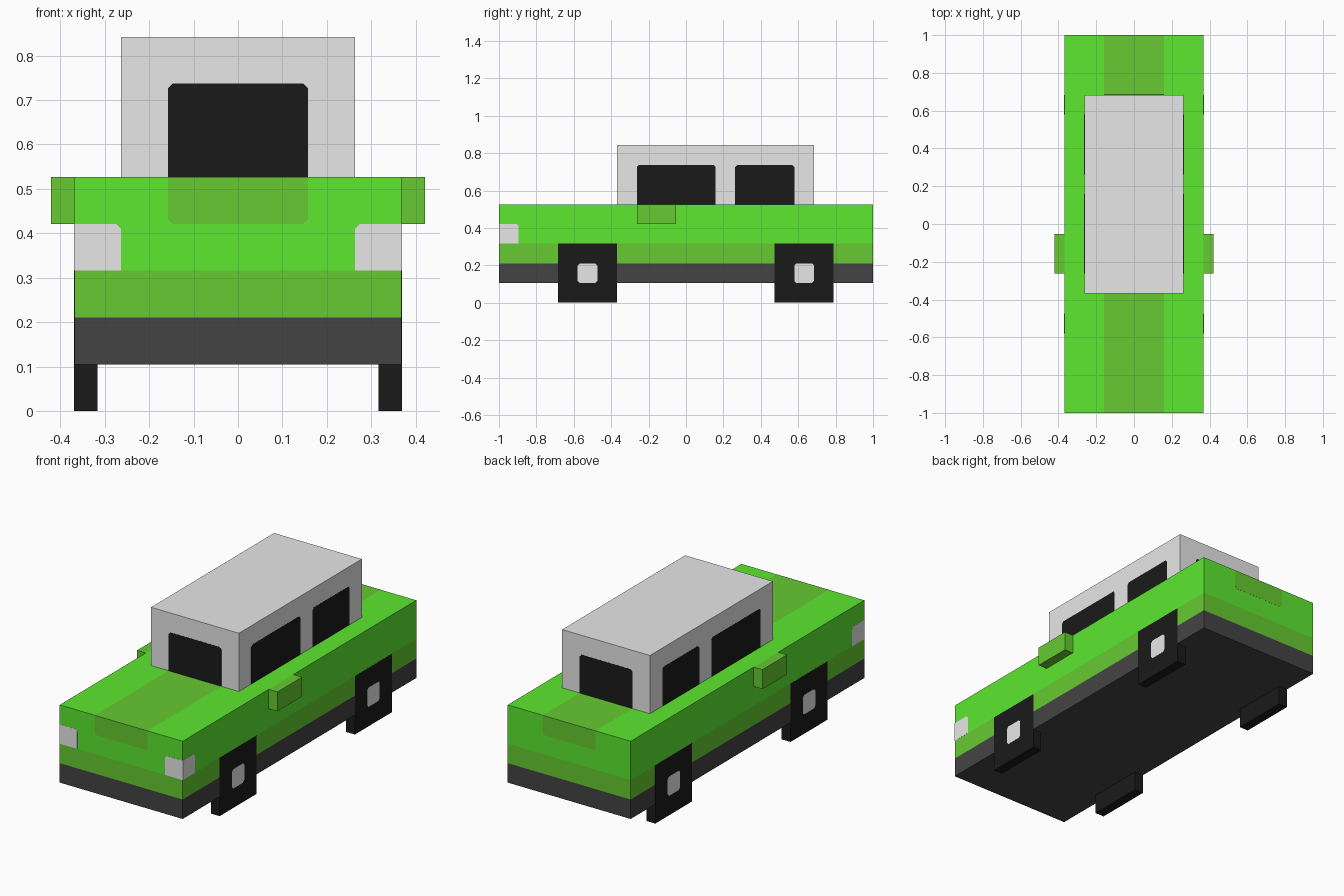
import bpy, bmesh
from mathutils import Vector

if "Cube" in bpy.data.objects:
    bpy.data.objects.remove(bpy.data.objects["Cube"])

U = 2 / 38          # block unit: the car is 38 units long
T = 0.0006          # thickness of painted plates
CUT = 0.011         # clipped corner size on painted details


def material(name, hex_colour):
    m = bpy.data.materials.new(name)
    rgb = [int(hex_colour[i:i + 2], 16) / 255 for i in (0, 2, 4)]
    lin = [c / 12.92 if c <= 0.04045 else ((c + 0.055) / 1.055) ** 2.4 for c in rgb]
    m.diffuse_color = (*lin, 1)
    m.use_nodes = True
    m.node_tree.nodes["Principled BSDF"].inputs["Base Color"].default_value = m.diffuse_color
    return m


GREEN = material("bright green", "5feb31")
OLIVE = material("dull green", "66ca31")
SILVER = material("light grey", "e8e8e8")
CHARCOAL = material("dark grey", "444444")
BLACK = material("black", "1a1a1a")


def add_object(name, bm, mats):
    bmesh.ops.recalc_face_normals(bm, faces=bm.faces)
    mesh = bpy.data.meshes.new(name)
    bm.to_mesh(mesh)
    bm.free()
    for m in mats:
        mesh.materials.append(m)
    ob = bpy.data.objects.new(name, mesh)
    bpy.context.collection.objects.link(ob)
    return ob


def box_mesh(lo, hi):
    bm = bmesh.new()
    bmesh.ops.create_cube(bm, size=1)
    for v in bm.verts:
        v.co = Vector([lo[i] + (v.co[i] + 0.5) * (hi[i] - lo[i]) for i in range(3)])
    return bm


def box(name, mat, lo, hi):
    return add_object(name, box_mesh(lo, hi), [mat])


def plate(name, mat, axis, pos, a, z, clipped):
    """Thin upright plate facing along axis; a and z are ranges in units.
    clipped lists corners to cut: pairs of (range end along a, range end along z)."""
    side = 1 if pos > 0 else -1
    pts = []
    for i, j in ((0, 0), (1, 0), (1, 1), (0, 1)):
        p, q = a[i] * U, z[j] * U
        if (i, j) in clipped:
            da = CUT * (1 if a[1 - i] > a[i] else -1)
            dz = CUT * (1 if j == 0 else -1)
            pair = [(p, q + dz), (p + da, q)]
            pts += pair if i == j else pair[::-1]
        else:
            pts.append((p, q))
    bm = bmesh.new()
    verts = [bm.verts.new((pos, p, q) if axis == 'x' else (p, pos, q)) for p, q in pts]
    face = bm.faces.new(verts)
    out = bmesh.ops.extrude_face_region(bm, geom=[face])
    step = Vector((side * T, 0, 0)) if axis == 'x' else Vector((0, side * T, 0))
    for v in out["geom"]:
        if isinstance(v, bmesh.types.BMVert):
            v.co += step
    return add_object(name, bm, [mat])


TOP = ((0, 1), (1, 1))
BOTTOM = ((0, 0), (1, 0))

# Body: banded by height, with a lengthwise stripe on the top
bm = box_mesh((-7 * U, -19 * U, 2 * U), (7 * U, 19 * U, 10 * U))
for co, no in (((0, 0, 4 * U), (0, 0, 1)), ((0, 0, 6 * U), (0, 0, 1)),
               ((-3 * U, 0, 0), (1, 0, 0)), ((3 * U, 0, 0), (1, 0, 0))):
    bmesh.ops.bisect_plane(bm, geom=bm.verts[:] + bm.edges[:] + bm.faces[:],
                           plane_co=co, plane_no=no)
bm.normal_update()
for f in bm.faces:
    c = f.calc_center_median()
    if c.z < 4 * U:
        f.material_index = 2
    elif c.z < 6 * U or (f.normal.z > 0.5 and abs(c.x) < 3 * U):
        f.material_index = 1
add_object("body", bm, [GREEN, OLIVE, CHARCOAL])

# Cabin
box("cabin", SILVER, (-5 * U, -7 * U, 10 * U), (5 * U, 13 * U, 16 * U))

# Front and rear windows, and the stripe ends below them
for end, y_body, y_cabin in (("front", -19, -7), ("rear", 19, 13)):
    plate(end + "_window", BLACK, 'y', y_cabin * U, (-3, 3), (10, 14), TOP)
    plate(end + "_stripe_end", OLIVE, 'y', y_body * U, (-3, 3), (8, 10), BOTTOM)

for side, s in (("right", 1), ("left", -1)):
    # Side windows
    plate(side + "_front_side_window", BLACK, 'x', s * 5 * U, (-5, 3), (10, 14), TOP)
    plate(side + "_rear_side_window", BLACK, 'x', s * 5 * U, (5, 11), (10, 14), TOP)

    # Headlight wrapping round the front corner
    plate(side + "_headlight_front", SILVER, 'y', -19 * U, (s * 5, s * 7), (6, 8), ((0, 1),))
    plate(side + "_headlight_side", SILVER, 'x', s * 7 * U, (-19, -17), (6, 8), ((1, 1),))

    # Wing mirror
    xs = sorted((s * 7 * U, s * 8 * U))
    box(side + "_mirror", OLIVE, (xs[0], -5 * U, 8 * U), (xs[1], -1 * U, 10 * U))

    # Square wheels with hubcaps
    for end, y in (("front", -10), ("rear", 12)):
        outer = s * (7 * U + T)
        xs = sorted((s * 6 * U, outer))
        box(f"{side}_{end}_wheel", BLACK, (xs[0], (y - 3) * U, 0), (xs[1], (y + 3) * U, 6 * U))
        plate(f"{side}_{end}_hubcap", SILVER, 'x', outer, (y - 1, y + 1), (2, 4), TOP + BOTTOM)
